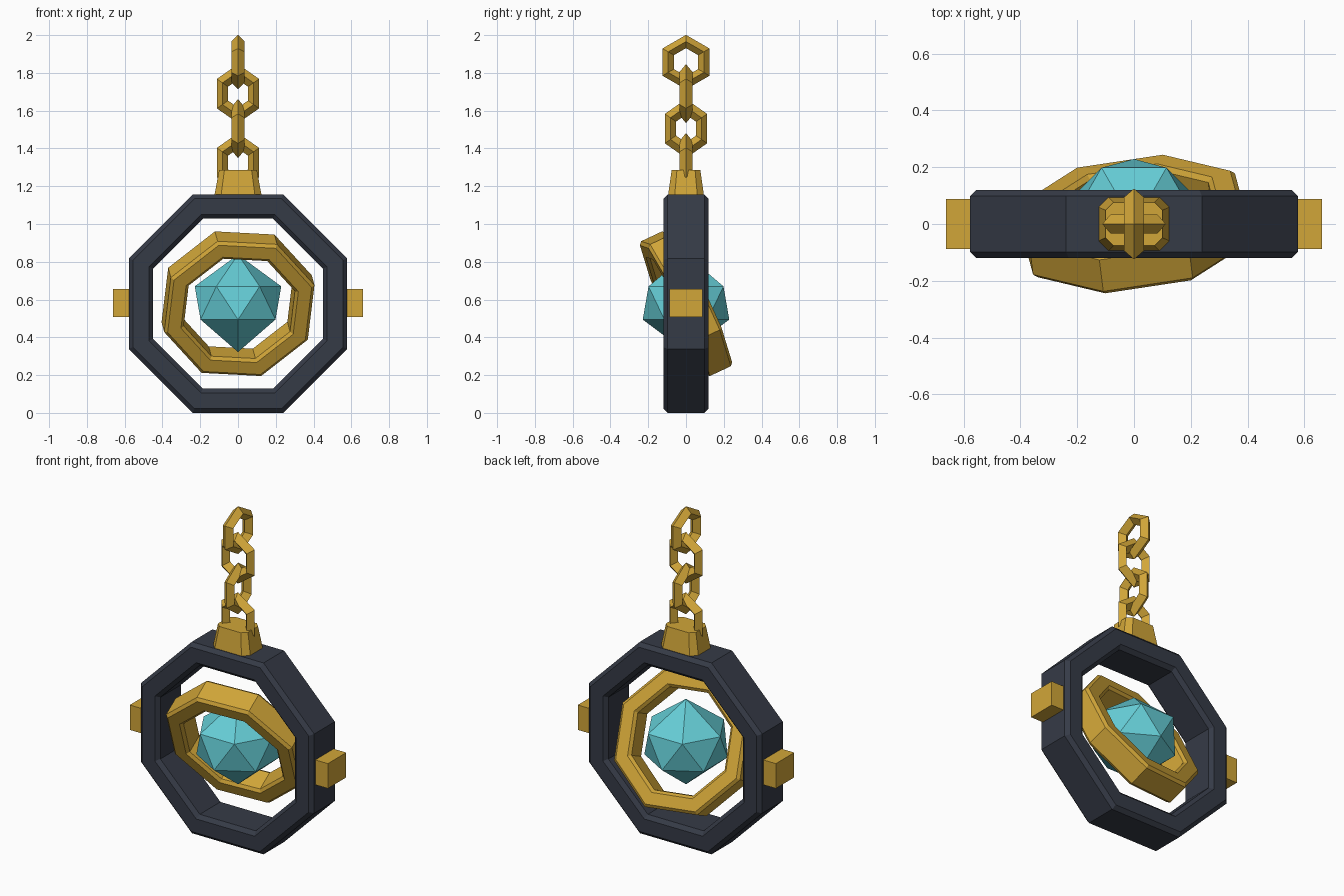
import bpy
import bmesh
from math import sin, cos, pi, radians
from mathutils import Matrix, Euler, Vector

cube = bpy.data.objects.get("Cube")
if cube:
    bpy.data.objects.remove(cube)

CENTRE = 0.578  # height of the frame centre


def material(name, rgb):
    mat = bpy.data.materials.new(name)
    mat.use_nodes = True
    mat.diffuse_color = (*rgb, 1)
    mat.node_tree.nodes["Principled BSDF"].inputs["Base Color"].default_value = (*rgb, 1)
    return mat


gold = material("gold", (0.64, 0.38, 0.04))
slate = material("dark_slate", (0.036, 0.043, 0.062))
teal = material("teal_crystal", (0.13, 0.61, 0.67))


def finish(name, bm, mat, matrix):
    bmesh.ops.recalc_face_normals(bm, faces=bm.faces)
    mesh = bpy.data.meshes.new(name)
    bm.to_mesh(mesh)
    bm.free()
    mesh.materials.append(mat)
    obj = bpy.data.objects.new(name, mesh)
    obj.matrix_world = matrix
    bpy.context.collection.objects.link(obj)
    return obj


def ring(name, sides, profile, start, mat, matrix):
    """Sweep a closed (radius, depth) profile around the y axis."""
    bm = bmesh.new()
    loops = []
    for i in range(sides):
        a = start + 2 * pi * i / sides
        loops.append([bm.verts.new((r * cos(a), d, r * sin(a))) for r, d in profile])
    n = len(profile)
    for i in range(sides):
        p, q = loops[i], loops[(i + 1) % sides]
        for j in range(n):
            k = (j + 1) % n
            bm.faces.new((p[j], p[k], q[k], q[j]))
    return finish(name, bm, mat, matrix)


def octagon_frame(name, inner, outer, depth, c, mat, matrix):
    """Flat-sided octagonal frame with chamfered edges."""
    d = depth / 2
    half = [(inner, d - c), (inner + c, d), (outer - c, d), (outer, d - c)]
    section = half + [(r, -y) for r, y in reversed(half)]
    section = [(r / cos(pi / 8), y) for r, y in section]
    return ring(name, 8, section, pi / 8, mat, matrix)


def box(name, size, location, mat, taper=1.0, bevel=0.0):
    """Box with optional taper to the top and chamfered upright edges."""
    bm = bmesh.new()
    bmesh.ops.create_cube(bm, size=1)
    for v in bm.verts:
        v.co *= Vector(size)
    if bevel:
        upright = [e for e in bm.edges
                   if abs(e.verts[0].co.z - e.verts[1].co.z) > size[2] / 2]
        bmesh.ops.bevel(bm, geom=upright, offset=bevel, segments=1, affect='EDGES')
    for v in bm.verts:
        if v.co.z > 0:
            v.co.x *= taper
            v.co.y *= taper
    return finish(name, bm, mat, Matrix.Translation(location))


# Outer frame and tilted inner frame
middle = Matrix.Translation((0, 0, CENTRE))
octagon_frame("outer_frame", 0.45, 0.578, 0.24, 0.022, slate, middle)
tilt = Euler((radians(25), radians(3), radians(8.6))).to_matrix().to_4x4()
octagon_frame("inner_frame", 0.285, 0.385, 0.155, 0.016, gold, middle @ tilt)

# Crystal: two staggered six-point rings between two tips
bm = bmesh.new()
tips = [bm.verts.new((0, 0, s * 0.258)) for s in (-1, 1)]
belts = []
for z, turn in ((-0.086, pi / 6), (0.09, 0)):
    belts.append([bm.verts.new((0.229 * cos(turn + i * pi / 3),
                                0.229 * sin(turn + i * pi / 3), z)) for i in range(6)])
low, high = belts
for i in range(6):
    j = (i + 1) % 6
    bm.faces.new((tips[0], low[j], low[i]))
    bm.faces.new((tips[1], high[i], high[j]))
    bm.faces.new((high[i], low[i], high[j]))
    bm.faces.new((low[i], low[j], high[j]))
finish("crystal", bm, teal, Matrix.Translation((0, 0, CENTRE + 0.002)))

# Side pivots
for side, s in (("left", 1), ("right", -1)):
    box(side + "_pivot", (0.11, 0.175, 0.15), (s * 0.607, 0, CENTRE + 0.004), gold)

# Chain mount on top of the frame
box("chain_mount", (0.25, 0.19, 0.135), (0, 0, 1.2175), gold, taper=0.8, bevel=0.035)

# Chain links, alternating direction; the top one is rounder
for i, z in enumerate((1.325, 1.505, 1.69, 1.857)):
    top = i == 3
    major, tube, stretch = (0.109, 0.035, 1.0) if top else (0.095, 0.034, 1.21)
    section = [(major + tube, 0), (major, tube), (major - tube, 0), (major, -tube)]
    place = (Matrix.Translation((0, 0, z)) @ Matrix.Rotation(pi / 2 * (i % 2), 4, 'Z')
             @ Matrix.Diagonal((1, 1, stretch, 1)))
    ring(f"chain_link_{i + 1}", 6, section, pi / 2, gold, place)
